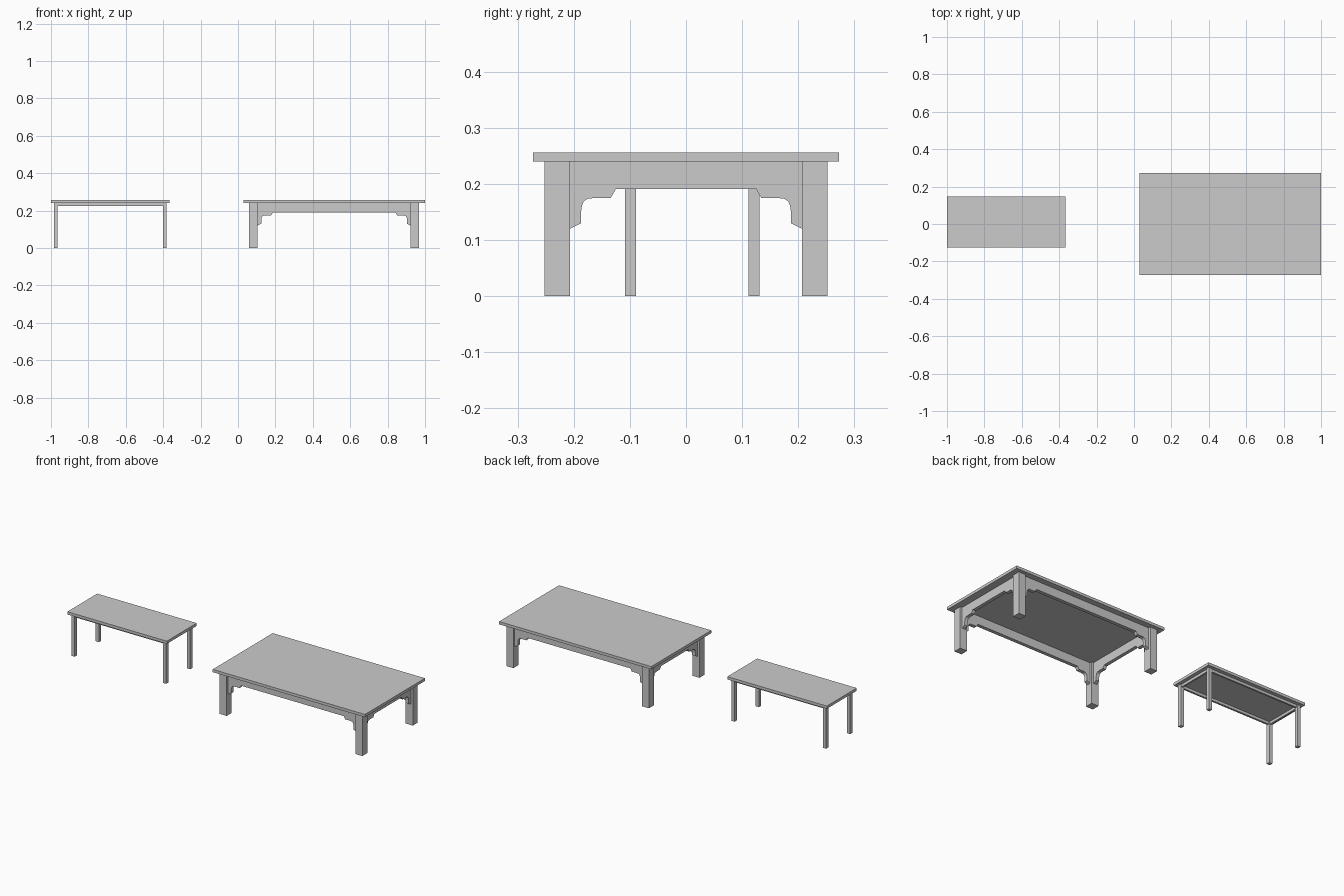
import bpy, bmesh
from mathutils import Vector

if "Cube" in bpy.data.objects:
    bpy.data.objects.remove(bpy.data.objects["Cube"])


def box(name, x0, x1, y0, y1, z0, z1):
    bm = bmesh.new()
    bmesh.ops.create_cube(bm, size=1)
    for v in bm.verts:
        v.co = Vector(((x0 + x1) / 2 + v.co.x * (x1 - x0),
                       (y0 + y1) / 2 + v.co.y * (y1 - y0),
                       (z0 + z1) / 2 + v.co.z * (z1 - z0)))
    return finish(name, bm)


def finish(name, bm):
    me = bpy.data.meshes.new(name)
    bmesh.ops.recalc_face_normals(bm, faces=bm.faces)
    bm.to_mesh(me)
    bm.free()
    ob = bpy.data.objects.new(name, me)
    bpy.context.collection.objects.link(ob)
    return ob


# Bracket outline: distance from the leg, height
BRACKET = [(0, 0.12), (0.02, 0.13), (0.02, 0.15), (0.0215, 0.161),
           (0.025, 0.169), (0.032, 0.1735), (0.044, 0.175),
           (0.073, 0.175), (0.082, 0.191)]


def bracket_apron(name, axis, a, b, centre, thick, top):
    """Rail between two legs, with a shaped bracket at each end."""
    pts = [(a, top)] + [(a + d, z) for d, z in BRACKET]
    pts += [(b - d, z) for d, z in reversed(BRACKET)] + [(b, top)]
    bm = bmesh.new()
    lo = centre - thick / 2
    verts = [bm.verts.new((p, lo, z) if axis == 'x' else (lo, p, z)) for p, z in pts]
    face = bm.faces.new(verts)
    ext = bmesh.ops.extrude_face_region(bm, geom=[face])
    move = Vector((0, thick, 0)) if axis == 'x' else Vector((thick, 0, 0))
    bmesh.ops.translate(bm, vec=move,
                        verts=[g for g in ext['geom'] if isinstance(g, bmesh.types.BMVert)])
    return finish(name, bm)


def legs(name, cx, cy, hx, hy, w, top):
    for sx, nx in ((-1, 'left'), (1, 'right')):
        for sy, ny in ((-1, 'front'), (1, 'back')):
            x, y = cx + sx * (hx - w / 2), cy + sy * (hy - w / 2)
            box(f'{name}_leg_{ny}_{nx}', x - w / 2, x + w / 2, y - w / 2, y + w / 2, 0, top)


# Large table: top, legs, bracketed aprons
CX, HX, HY, LW, Z = 0.514, 0.4545, 0.252, 0.045, 0.24
box('large_table_top', 0.03, 1.0, -0.273, 0.273, Z, 0.256)
legs('large_table', CX, 0, HX, HY, LW, Z)
for s, n in ((-1, 'front'), (1, 'back')):
    bracket_apron(f'large_apron_{n}', 'x', CX - HX + LW, CX + HX - LW,
                  s * (HY - LW / 2), 0.02, Z)
for s, n in ((-1, 'left'), (1, 'right')):
    bracket_apron(f'large_apron_{n}', 'y', -HY + LW, HY - LW,
                  CX + s * (HX - LW / 2), 0.02, Z)

# Small table: top, legs, thin plain aprons
cx, cy, hx, hy, w, t = -0.683, 0.011, 0.301, 0.12, 0.02, 0.005
box('small_table_top', -1.0, -0.366, -0.125, 0.147, Z, 0.256)
legs('small_table', cx, cy, hx, hy, w, Z)
for s, n in ((-1, 'front'), (1, 'back')):
    y = cy + s * (hy - w / 2)
    box(f'small_apron_{n}', cx - hx + w, cx + hx - w, y - t, y + t, 0.225, Z)
for s, n in ((-1, 'left'), (1, 'right')):
    x = cx + s * (hx - w / 2)
    box(f'small_apron_{n}', x - t, x + t, cy - hy + w, cy + hy - w, 0.225, Z)
